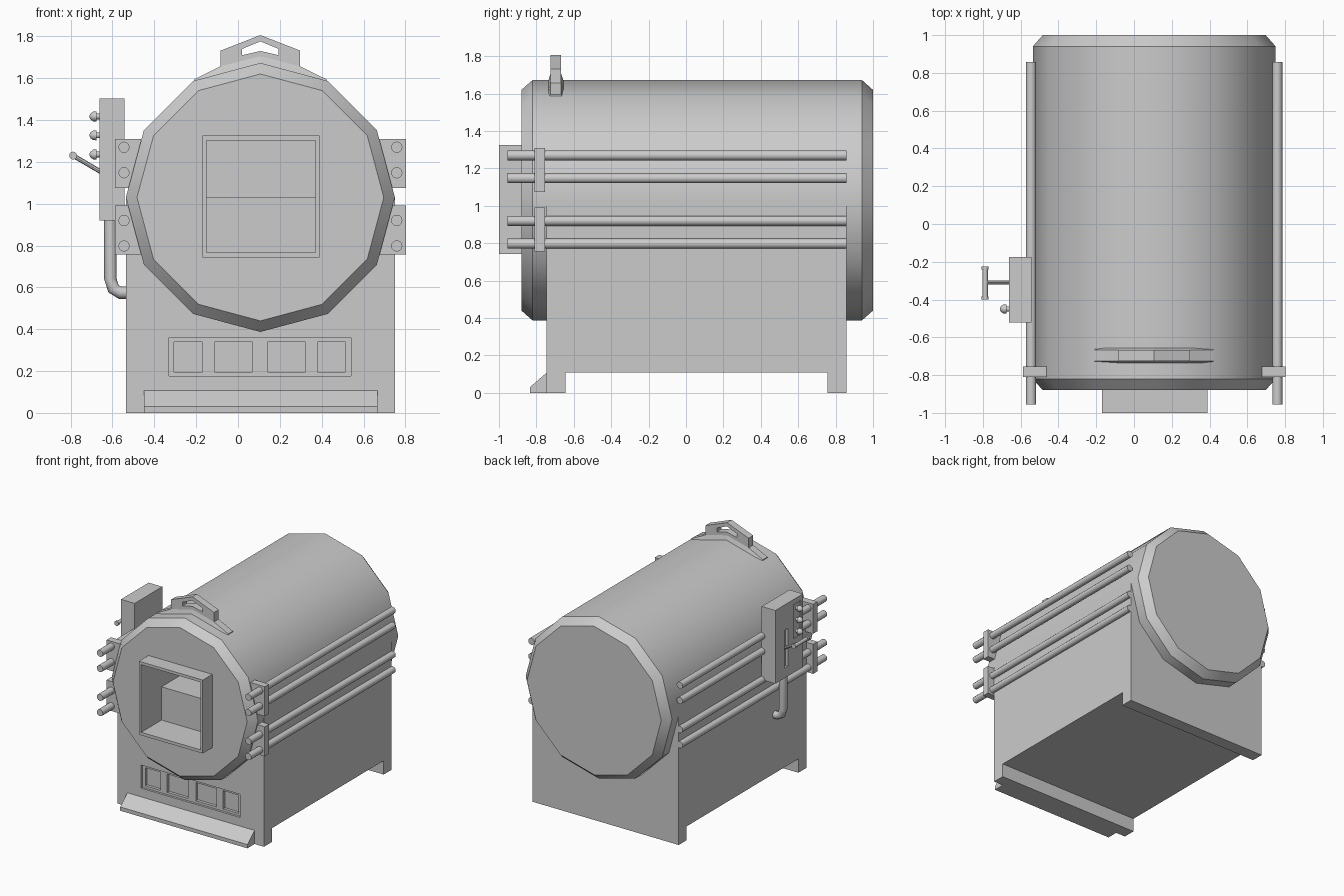
import bpy, bmesh, math
from mathutils import Vector

if "Cube" in bpy.data.objects:
    bpy.data.objects.remove(bpy.data.objects["Cube"])

CX, CZ, R = 0.107, 1.03, 0.643      # drum axis and radius


def finish(name, bm, smooth=0):
    bmesh.ops.recalc_face_normals(bm, faces=bm.faces)
    me = bpy.data.meshes.new(name)
    bm.to_mesh(me)
    bm.free()
    ob = bpy.data.objects.new(name, me)
    bpy.context.collection.objects.link(ob)
    if smooth:
        shade(ob, smooth)
    return ob


def activate(ob):
    bpy.ops.object.select_all(action='DESELECT')
    ob.select_set(True)
    bpy.context.view_layer.objects.active = ob


def shade(ob, deg):
    activate(ob)
    bpy.ops.object.shade_smooth_by_angle(angle=math.radians(deg))


def loft(name, rings, smooth=0):
    """Skin a list of equal-length closed rings and cap both ends."""
    bm = bmesh.new()
    vs = [[bm.verts.new(p) for p in r] for r in rings]
    n = len(vs[0])
    for a, b in zip(vs, vs[1:]):
        for i in range(n):
            bm.faces.new((a[i], a[(i + 1) % n], b[(i + 1) % n], b[i]))
    bm.faces.new(vs[0])
    bm.faces.new(vs[-1])
    return finish(name, bm, smooth)


def box(name, x0, x1, y0, y1, z0, z1):
    return loft(name, [[(x0, y0, z), (x1, y0, z), (x1, y1, z), (x0, y1, z)] for z in (z0, z1)])


def side_prism(name, yz, x0, x1):
    return loft(name, [[(x, y, z) for y, z in yz] for x in (x0, x1)])


def front_prism(name, xz, y0, y1):
    return loft(name, [[(x, y, z) for x, z in xz] for y in (y0, y1)])


def turned(name, start, axis, profile, n=12, smooth=35):
    """Round part: profile is (distance along axis, radius)."""
    start, axis = Vector(start), Vector(axis).normalized()
    u = axis.cross(Vector((0, 1, 0)))
    u = u.normalized() if u.length > 0.01 else Vector((1, 0, 0))
    v = axis.cross(u)
    rings = [[start + axis * d + (u * math.cos(t) + v * math.sin(t)) * r
              for t in (math.tau * i / n for i in range(n))] for d, r in profile]
    return loft(name, rings, smooth)


def cut(ob, *cutters):
    for c in cutters:
        c.hide_render = True
        m = ob.modifiers.new("cut", 'BOOLEAN')
        m.operation, m.solver, m.object = 'DIFFERENCE', 'EXACT', c
        activate(ob)
        bpy.ops.object.modifier_apply(modifier=m.name)


def discard(*obs):
    for o in obs:
        bpy.data.objects.remove(o)


# Twelve-sided drum with chamfered ends, and square loading mouth
drum = turned("drum", (CX, 0, CZ), (0, 1, 0), [(-0.88, 0.59), (-0.82, R), (0.94, R), (1.0, 0.59)], 12, 0)
mouth = box("door_frame", -0.17, 0.39, -1.0, -0.86, 0.742, 1.325)
hole = box("mouth_cutter", -0.15, 0.37, -1.1, 0.85, 0.766, 1.303)
cut(drum, hole)
cut(mouth, hole)
discard(hole)
shade(drum, 35)

# Base with raised middle, recessed vent panel and four windows
base = side_prism("base", [(-0.745, 0), (-0.645, 0), (-0.645, 0.11), (0.757, 0.11), (0.757, 0),
                           (0.857, 0), (0.857, CZ), (-0.745, CZ)], CX - R, CX + R)
cutters = [box("panel_cutter", -0.33, 0.54, -0.8, -0.728, 0.177, 0.36)]
for x0, x1 in ((-0.305, -0.17), (-0.112, 0.07), (0.14, 0.323), (0.38, 0.515)):
    cutters.append(box("window_cutter", x0, x1, -0.8, -0.705, 0.196, 0.34))
cut(base, *cutters)
discard(*cutters)

# Sloped front step
side_prism("front_step", [(-0.835, 0), (-0.745, 0), (-0.745, 0.108), (-0.835, 0.03)], -0.45, 0.667)

# Rods and brackets on both sides
for s, side in ((-1, "left"), (1, "right")):
    for z in (1.27, 1.148, 0.92, 0.798):
        turned(side + "_rod", (CX + s * 0.652, -0.955, z), (0, 1, 0), [(0, 0.027), (1.812, 0.027)])
    for z0 in (1.075, 0.757):
        xs = sorted((CX + s * 0.57, CX + s * 0.695))
        box(side + "_rod_bracket", *xs, -0.81, -0.755, z0, z0 + 0.235)

# Saddle strap under the lifting handle
strap = []
for dx, zt in ((-0.315, 1.595), (-0.19, 1.657), (0, 1.705), (0.19, 1.657), (0.315, 1.595)):
    zb = min(zt - 0.02, 1.64 - abs(dx) * 0.268)
    x = CX + dx
    strap.append([(x, -0.745, zb), (x, -0.645, zb), (x, -0.667, zt), (x, -0.725, zt)])
loft("handle_saddle", strap)

# Lifting handle
handle = front_prism("lifting_handle", [(CX - 0.19, 1.62), (CX, 1.66), (CX + 0.19, 1.62), (CX + 0.19, 1.732),
                                        (CX, 1.806), (CX - 0.19, 1.732)], -0.725, -0.667)
slot = front_prism("handle_cutter", [(CX - 0.087, 1.71), (CX, 1.73), (CX + 0.087, 1.71), (CX + 0.087, 1.74),
                                     (CX, 1.776), (CX - 0.087, 1.74)], -0.8, -0.6)
cut(handle, slot)
discard(slot)

# Control box with lever slot and recessed knob panel
control = box("control_box", -0.663, -0.543, -0.522, -0.175, 0.92, 1.502)
cutters = [box("slot_cutter", -0.7, -0.645, -0.33, -0.29, 1.0, 1.3),
           box("knob_panel_cutter", -0.7, -0.657, -0.495, -0.405, 1.19, 1.46)]
cut(control, *cutters)
discard(*cutters)

# Knobs
for z in (1.417, 1.327, 1.235):
    turned("knob", (-0.65, -0.45, z), (-1, 0, 0),
           [(0, 0.014), (0.026, 0.014), (0.026, 0.024), (0.042, 0.023), (0.055, 0.014), (0.06, 0.004)])

# Lever with cross grip
turned("lever_arm", (-0.645, -0.31, 1.146), (-0.143, 0, 0.084), [(0, 0.011), (0.166, 0.011)], 8)
turned("lever_grip", (-0.788, -0.4, 1.23), (0, 1, 0),
       [(0, 0.019), (0.016, 0.019), (0.016, 0.014), (0.16, 0.014), (0.16, 0.019), (0.176, 0.019)])

# Conduit bending from control box into base
pr, rings = 0.03, []
for x, z, a in ((-0.61, 0.94, 0), (-0.61, 0.64, 0), (-0.595, 0.593, 35), (-0.565, 0.575, 80), (-0.5, 0.575, 90)):
    ca, sa = math.cos(math.radians(a)), math.sin(math.radians(a))
    rings.append([(x + pr * math.cos(t) * ca, -0.35 + pr * math.sin(t), z + pr * math.cos(t) * sa)
                  for t in (math.tau * i / 10 for i in range(10))])
loft("conduit", rings, 50)
